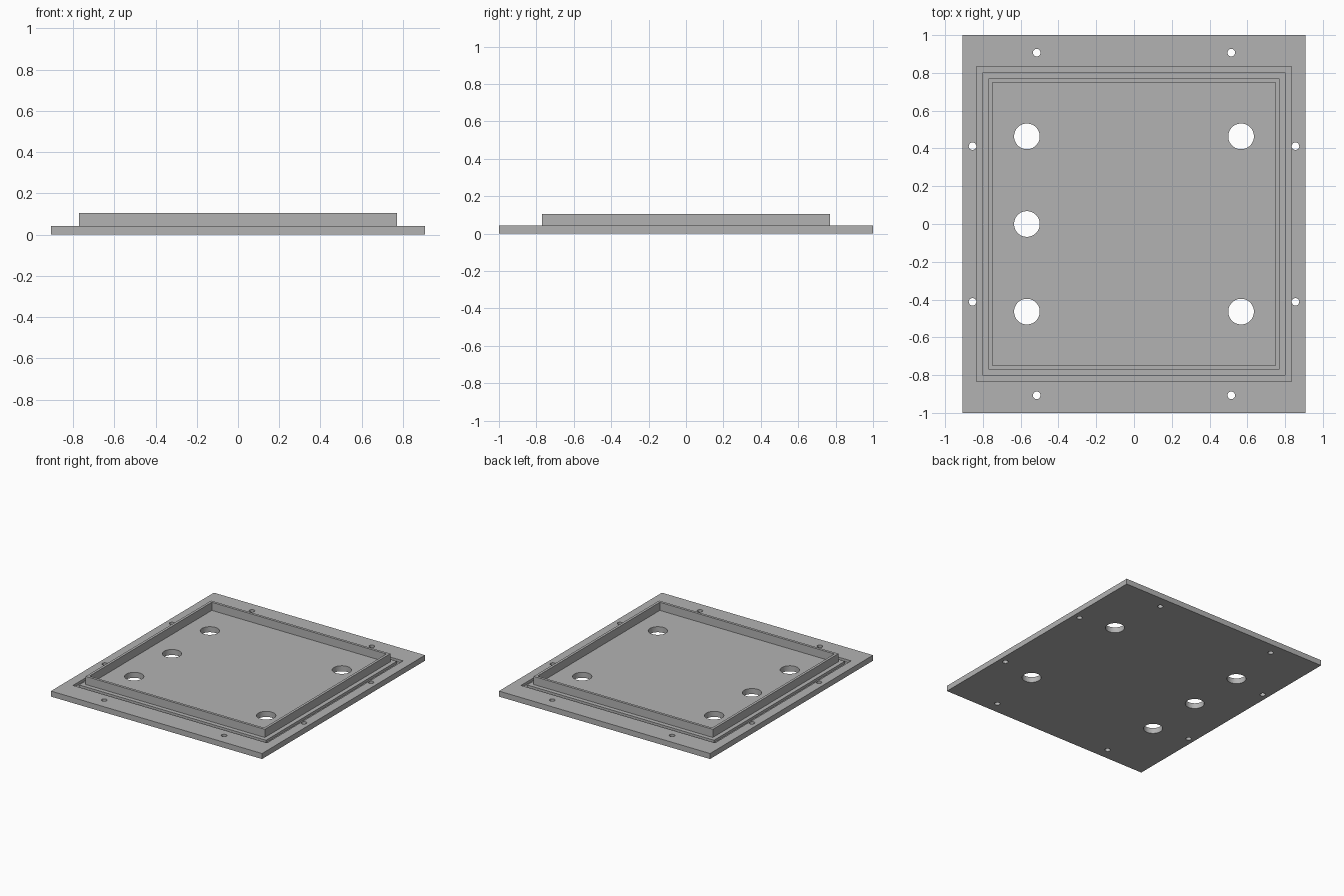
import bpy
import bmesh
import math
from mathutils import Matrix

default = bpy.data.objects.get("Cube")
if default:
    bpy.data.objects.remove(default, do_unlink=True)

PLATE_TOP = 0.043
RIM_TOP = 0.106
GROOVE_FLOOR = 0.023

# Single plain grey finish
grey = bpy.data.materials.new("plain_grey")
grey.use_nodes = True
colour = (0.45, 0.45, 0.45, 1)
grey.diffuse_color = colour
grey.node_tree.nodes["Principled BSDF"].inputs["Base Color"].default_value = colour


def make_object(name, bm):
    bmesh.ops.recalc_face_normals(bm, faces=bm.faces)
    mesh = bpy.data.meshes.new(name)
    bm.to_mesh(mesh)
    bm.free()
    mesh.materials.append(grey)
    obj = bpy.data.objects.new(name, mesh)
    bpy.context.collection.objects.link(obj)
    return obj


def box(name, hx, hy, z0, z1):
    bm = bmesh.new()
    bmesh.ops.create_cube(bm, size=1)
    for v in bm.verts:
        v.co = (v.co.x * 2 * hx, v.co.y * 2 * hy, z1 if v.co.z > 0 else z0)
    return make_object(name, bm)


def square_frame(name, outer, inner, z0, z1):
    """Closed square ring with mitred corners."""
    bm = bmesh.new()
    section = [(outer, z0), (outer, z1), (inner, z1), (inner, z0)]
    rings = [[bm.verts.new((sx * r, sy * r, z)) for r, z in section]
             for sx, sy in ((1, 1), (-1, 1), (-1, -1), (1, -1))]
    for i in range(4):
        a, b = rings[i], rings[(i + 1) % 4]
        for j in range(4):
            k = (j + 1) % 4
            bm.faces.new((a[j], a[k], b[k], b[j]))
    return make_object(name, bm)


def hole_cutters(name, places):
    bm = bmesh.new()
    for x, y, r in places:
        bmesh.ops.create_cone(bm, cap_ends=True, segments=48, radius1=r, radius2=r,
                              depth=0.4, matrix=Matrix.Translation((x, y, 0)))
    return make_object(name, bm)


def cut(target, cutter):
    cutter.hide_render = True
    cutter.hide_viewport = True
    mod = target.modifiers.new(cutter.name, "BOOLEAN")
    mod.operation = "DIFFERENCE"
    mod.solver = "EXACT"
    mod.object = cutter
    bpy.context.view_layer.update()
    depsgraph = bpy.context.evaluated_depsgraph_get()
    result = bpy.data.meshes.new_from_object(target.evaluated_get(depsgraph))
    target.modifiers.clear()
    target.data = result
    bpy.data.objects.remove(cutter, do_unlink=True)


# Base plate with a seal groove around the rim
base_plate = box("base_plate", 0.907, 1.0, 0, PLATE_TOP)
cut(base_plate, square_frame("groove_cutter", 0.834, 0.803, GROOVE_FLOOR, 0.2))

# Large ports: four corners plus one at mid left, then the screw holes
places = [(sx * 0.567, sy * 0.464, 0.068) for sx in (-1, 1) for sy in (-1, 1)]
places.append((-0.567, 0, 0.068))
for sx in (-1, 1):
    for sy in (-1, 1):
        places.append((sx * 0.515, sy * 0.907, 0.02))
        places.append((sx * 0.855, sy * 0.412, 0.02))
cut(base_plate, hole_cutters("hole_cutter", places))

# Thin raised wall inside the groove
raised_rim = square_frame("raised_rim", 0.77, 0.75, PLATE_TOP - 0.005, RIM_TOP)

# Smooth hole walls, crisp edges
bpy.ops.object.select_all(action="DESELECT")
for obj in (base_plate, raised_rim):
    obj.select_set(True)
bpy.context.view_layer.objects.active = base_plate
bpy.ops.object.shade_smooth_by_angle(angle=math.radians(30))
